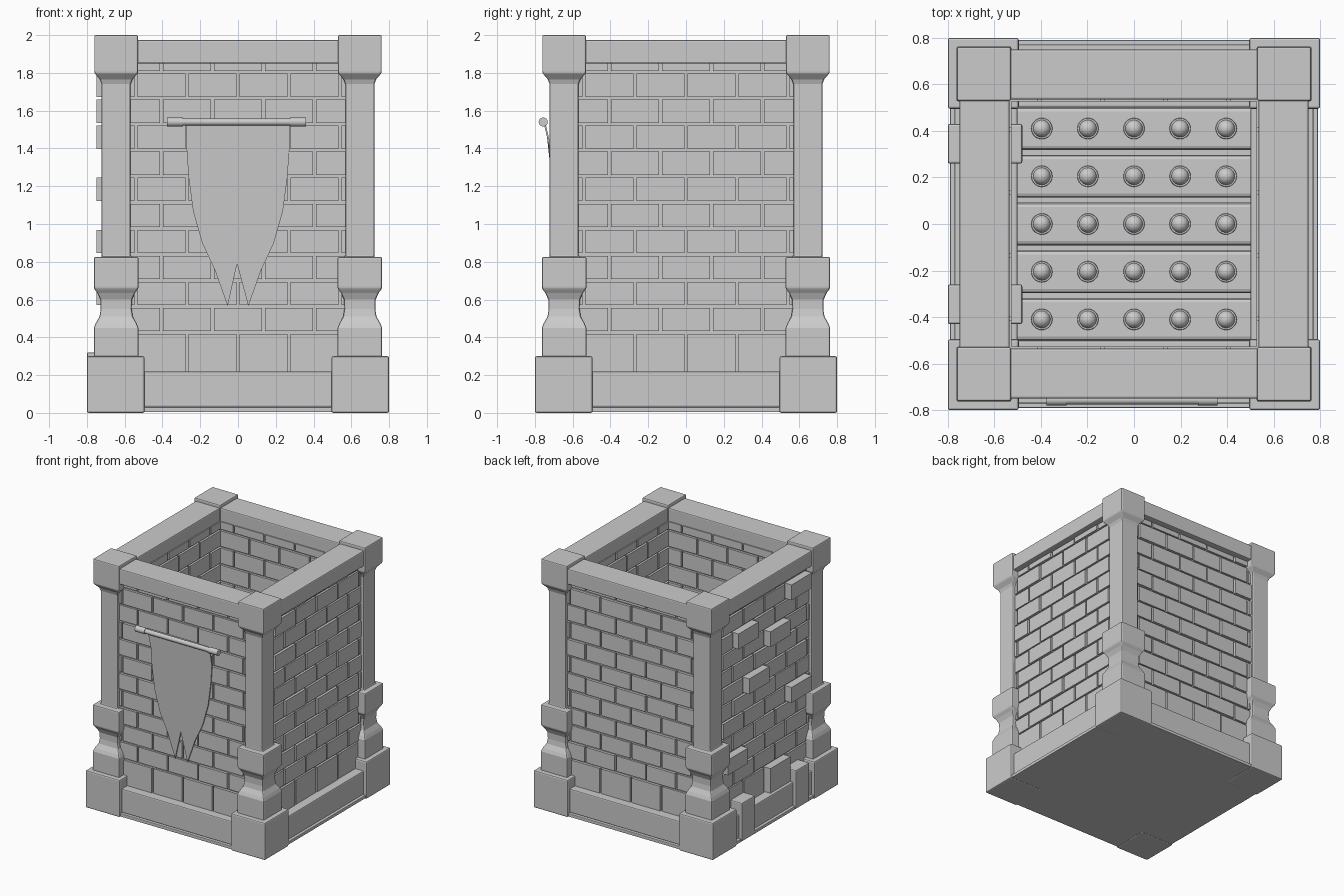
import bpy, bmesh, math, random
from mathutils import Matrix, Vector

random.seed(4)
if "Cube" in bpy.data.objects:
    bpy.data.objects.remove(bpy.data.objects["Cube"])

stone = bpy.data.materials.new("plain_grey")
stone.use_nodes = True
GREY = (0.6, 0.6, 0.6, 1)
stone.diffuse_color = GREY
stone.node_tree.nodes["Principled BSDF"].inputs["Base Color"].default_value = GREY


def finish(bm, name, turn=0, bevel=0, smooth=False):
    """Turn a bmesh into an object, spun about z by quarter turns."""
    bmesh.ops.rotate(bm, verts=bm.verts, matrix=Matrix.Rotation(turn * math.pi / 2, 3, "Z"))
    bmesh.ops.recalc_face_normals(bm, faces=bm.faces)
    mesh = bpy.data.meshes.new(name)
    bm.to_mesh(mesh)
    bm.free()
    mesh.materials.append(stone)
    obj = bpy.data.objects.new(name, mesh)
    bpy.context.collection.objects.link(obj)
    if bevel:
        mod = obj.modifiers.new("soft_edges", "BEVEL")
        mod.width = bevel
        mod.segments = 2
        mod.limit_method = "ANGLE"
    if smooth:
        bpy.ops.object.select_all(action="DESELECT")
        obj.select_set(True)
        bpy.context.view_layer.objects.active = obj
        bpy.ops.object.shade_smooth_by_angle(angle=math.radians(40))


def add_box(bm, x, y, z):
    """Add a box given its (low, high) range on each axis."""
    size = Vector((x[1] - x[0], y[1] - y[0], z[1] - z[0]))
    mid = Vector((x[0] + x[1], y[0] + y[1], z[0] + z[1])) / 2
    bmesh.ops.create_cube(bm, size=1, matrix=Matrix.Translation(mid) @ Matrix.Diagonal(size).to_4x4())


def box(name, x, y, z, turn=0, bevel=0.008):
    bm = bmesh.new()
    add_box(bm, x, y, z)
    finish(bm, name, turn, bevel)


def pillar(name, turn):
    """Square pillar lofted through (half width, height) pairs."""
    profile = [(.118, .28), (.118, .45), (.108, .475), (.088, .51), (.082, .55),
               (.084, .6), (.1, .635), (.118, .66), (.118, .825), (.077, .825),
               (.077, 1.74), (.086, 1.765), (.116, 1.8), (.116, 2)]
    bm = bmesh.new()
    rings = [[bm.verts.new((-.645 + sx * w, -.645 + sy * w, z))
              for sx, sy in ((-1, -1), (1, -1), (1, 1), (-1, 1))] for w, z in profile]
    for low, high in zip(rings, rings[1:]):
        for i in range(4):
            j = (i + 1) % 4
            bm.faces.new((low[i], low[j], high[j], high[i]))
    bm.faces.new(rings[0])
    bm.faces.new(rings[-1])
    finish(bm, name, turn, 0.008)


# Raised bricks on the -x wall, as row and position along the wall
RAISED = [(9, -.27), (8, .135), (6, -.135), (4, .405), (2, -.405), (0, .135), (10, .405)]
PITCH, COURSE, GAP = .27, .1377, .007


def brick_wall(name, turn, raised):
    bm = bmesh.new()
    add_box(bm, (-.6, .6), (-.685, -.545), (.15, 1.87))
    for row in range(12):
        z0 = .288 + COURSE * row
        low = .2 if row == 0 else z0 + GAP
        high = min(z0 + COURSE - GAP, 1.87)
        shift = 0 if row % 2 else PITCH / 2
        for k in range(-3, 4):
            mid = k * PITCH + shift
            x0 = max(mid - PITCH / 2 + GAP, -.62)
            x1 = min(mid + PITCH / 2 - GAP, .62)
            if x1 - x0 < .03:
                continue
            out = .7 + random.choice((0, 0, .003, .006))
            if any(r == row and abs(p - mid) < .05 for r, p in raised):
                out = .748
            add_box(bm, (x0, x1), (-out, -.527), (low, high))
    finish(bm, name, turn)


# Four matching sides
for turn, side in enumerate(("front", "left", "back", "right")):
    box(side + "_corner_block", (-.8, -.495), (-.8, -.495), (0, .3), turn, .01)
    pillar(side + "_pillar", turn)
    box(side + "_base_beam", (-.52, .52), (-.772, -.5), (.03, .22), turn)
    box(side + "_top_rail", (-.56, .56), (-.75, -.535), (1.85, 1.975), turn)
    brick_wall(side + "_brick_wall", turn, RAISED if side == "right" else ())

# Small buttresses on the -x side
for y in (-.345, .345):
    box("side_buttress", (-.8, -.48), (y - .085, y + .085), (.01, .32))

# Floor: bottom plate, planks and round studs
box("bottom_plate", (-.79, .79), (-.79, .79), (.004, .03), bevel=.004)
for row in range(5):
    y = (row - 2) * .205
    box("floor_plank", (-.53, .53), (y - .092, y + .092), (.02, .075), bevel=.018)
    bm = bmesh.new()
    for col in range(5):
        spot = Matrix.Translation(((col - 2) * .198, y, .076))
        bmesh.ops.create_uvsphere(bm, u_segments=20, v_segments=12, radius=.038, matrix=spot)
        bmesh.ops.create_cone(bm, cap_ends=True, segments=20, radius1=.047, radius2=.044,
                              depth=.014, matrix=spot)
    finish(bm, "floor_studs", smooth=True)

# Hanging banner with a forked tail
half = [(.275, 1.53), (.272, 1.4), (.262, 1.25), (.238, 1.07), (.19, .9), (.12, .75), (.055, .565)]
outline = [(-x, z) for x, z in half] + [(-.005, .79)] + [(x, z) for x, z in reversed(half)]
bm = bmesh.new()
sheet = bm.faces.new([bm.verts.new((x, -.722, z)) for x, z in outline])
solid = bmesh.ops.extrude_face_region(bm, geom=[sheet])
bmesh.ops.translate(bm, vec=(0, .009, 0),
                    verts=[v for v in solid["geom"] if isinstance(v, bmesh.types.BMVert)])
for v in bm.verts:
    if v.co.z > 1.5:
        v.co.y -= .03
finish(bm, "banner_cloth")

# Banner rod with thicker ends
bm = bmesh.new()
for x, length, radius in ((0, .6, .019), (-.333, .085, .024), (.317, .085, .024)):
    bmesh.ops.create_cone(bm, cap_ends=True, segments=14, radius1=radius, radius2=radius, depth=length,
                          matrix=Matrix.Translation((x, -.756, 1.54)) @ Matrix.Rotation(math.pi / 2, 4, "Y"))
finish(bm, "banner_rod", smooth=True)
